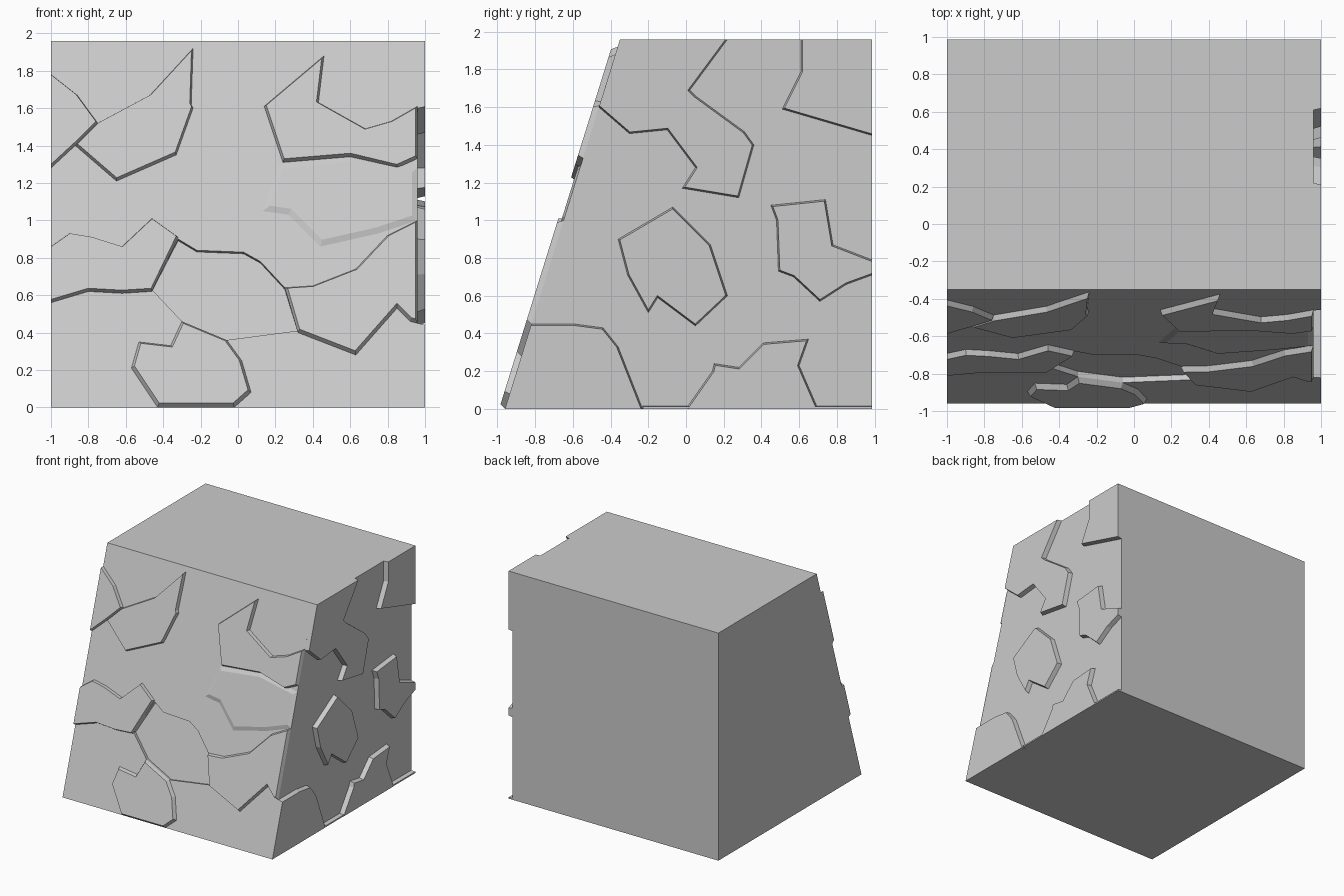
import bpy, bmesh
from mathutils import Vector

if "Cube" in bpy.data.objects:
    bpy.data.objects.remove(bpy.data.objects["Cube"])

H, Y0, Y1, BACK, XR = 1.96, -0.96, -0.35, 0.987, 0.96
SLOPE = (Y1 - Y0) / H
NF = Vector((0, -1, SLOPE)).normalized()


def front(p, h):
    return Vector((p[0], Y0 + SLOPE * p[1], p[1])) + NF * h


def side(p, h):
    return Vector((XR + h, p[0], p[1]))


def inset(pts, d, fixed):
    """Offset a polygon inward, leaving edges on the block outline in place."""
    area = sum(a[0] * b[1] - b[0] * a[1] for a, b in zip(pts, pts[1:] + pts[:1]))
    s = 1 if area > 0 else -1
    out = []
    for i, p in enumerate(pts):
        p = Vector(p)
        a, b = Vector(pts[i - 1]), Vector(pts[(i + 1) % len(pts)])
        e1, e2 = (p - a).normalized(), (b - p).normalized()
        n1, n2 = Vector((-e1.y, e1.x)) * s, Vector((-e2.y, e2.x)) * s
        d1 = 0 if fixed(a) and fixed(p) else d
        d2 = 0 if fixed(p) and fixed(b) else d
        det = n1.x * n2.y - n1.y * n2.x
        if abs(det) < 0.15:
            out.append(p + (n1 * d1 + n2 * d2) / 2)
        else:
            out.append(p + Vector((d1 * n2.y - d2 * n1.y, n1.x * d2 - n2.x * d1)) / det)
    return out


def loft(name, lower, upper):
    bm = bmesh.new()
    a = [bm.verts.new(v) for v in lower]
    b = [bm.verts.new(v) for v in upper]
    n = len(a)
    bm.faces.new(a)
    bm.faces.new(b)
    for i in range(n):
        j = (i + 1) % n
        bm.faces.new((a[i], a[j], b[j], b[i]))
    bmesh.ops.recalc_face_normals(bm, faces=bm.faces)
    me = bpy.data.meshes.new(name)
    bm.to_mesh(me)
    bm.free()
    ob = bpy.data.objects.new(name, me)
    bpy.context.collection.objects.link(ob)
    return ob


def front_fixed(p):
    return p[0] < -0.995


def side_fixed(p):
    return p[1] < 0.001 or p[1] > H - 0.001 or p[0] > 0.98 or abs(p[0] - Y0 - SLOPE * p[1]) < 0.01


def plate(name, pts, place, fixed, h, d):
    return loft(name, [place(p, 0) for p in pts], [place(p, h) for p in inset(pts, d, fixed)])


# main block with sloped front
profile = [(Y0, 0), (BACK, 0), (BACK, H), (Y1, H)]
block = loft("stone_block", [(-1, y, z) for y, z in profile], [(XR, y, z) for y, z in profile])

# shallow pocket in the middle of the front
pocket = [(-.32, .9), (-.22, .84), (.03, .83), (.12, .78), (.25, .64), (.32, .41),
          (-.06, .36), (-.3, .46), (-.46, .63)]
cutter = loft("pocket_cutter", [front(p, -.03) for p in pocket], [front(p, .05) for p in pocket])
cutter.hide_render = True
mod = block.modifiers.new("pocket", 'BOOLEAN')
mod.operation, mod.solver, mod.object = 'DIFFERENCE', 'EXACT', cutter
bpy.context.view_layer.objects.active = block
bpy.ops.object.modifier_apply(modifier=mod.name)
bpy.data.objects.remove(cutter)

# raised chips on the sloped front: (x, z) outlines, height, edge taper
front_chips = {
    "foot": ([(-.53, .35), (-.57, .21), (-.43, 0), (-.02, 0), (.07, .08), (.02, .25),
              (-.06, .36), (-.3, .46), (-.36, .33)], .03, .015),
    "left": ([(-1, .86), (-.9, .93), (-.78, .91), (-.62, .86), (-.46, 1.01), (-.32, .91),
              (-.46, .62), (-.62, .61), (-.8, .62), (-1, .56)], .03, .008),
    "right": ([(.25, .64), (.4, .65), (.63, .74), (.8, .92), (.96, 1), (.96, .45), (.92, .46),
               (.85, .53), (.63, .28), (.32, .4)], .03, .012),
    "upper_right": ([(.14, 1.61), (.46, 1.88), (.43, 1.63), (.68, 1.49), (.82, 1.53), (.96, 1.61),
                     (.96, 1.33), (.85, 1.28), (.6, 1.34), (.24, 1.31)], .03, .01),
    "upper_mid": ([(-.87, 1.4), (-.75, 1.52), (-.47, 1.67), (-.24, 1.92), (-.25, 1.62),
                   (-.24, 1.6), (-.33, 1.35), (-.65, 1.21)], .03, .008),
    "upper_left": ([(-1, 1.78), (-.86, 1.67), (-.75, 1.52), (-.87, 1.4), (-1, 1.28)], .03, .008),
    "low": ([(.13, 1.05), (.22, 1.3), (.6, 1.34), (.96, 1.28), (.96, 1), (.75, .93),
             (.44, .86), (.27, 1.03)], .012, .03),
}
for key, (pts, h, d) in front_chips.items():
    plate("front_chip_" + key, pts, front, front_fixed, h, d)

# raised chips on the right side: (y, z) outlines
side_chips = {
    "top": [(Y1, H), (.22, H), (.02, 1.69), (.05, 1.66), (.31, 1.47), (.36, 1.4), (.28, 1.12),
            (-.02, 1.17), (.05, 1.28), (-.1, 1.48), (-.3, 1.46), (-.462, 1.6)],
    "top_back": [(.61, H), (BACK, H), (BACK, 1.45), (.51, 1.59), (.61, 1.79)],
    "back": [(.45, 1.08), (.74, 1.11), (.78, .87), (BACK, .79), (BACK, .71), (.85, .66),
             (.71, .57), (.57, .7), (.49, .73), (.48, 1)],
    "centre": [(-.07, 1.07), (.13, .87), (.22, .6), (.05, .44), (-.15, .59), (-.2, .51),
               (-.31, .71), (-.36, .9)],
    "foot_front": [(-.82, .45), (-.59, .45), (-.44, .43), (-.36, .33), (-.23, 0), (Y0, 0)],
    "foot_back": [(0, 0), (.14, .2), (.15, .24), (.28, .22), (.41, .35), (.65, .37),
                  (.6, .23), (.7, 0)],
}
for key, pts in side_chips.items():
    plate("side_chip_" + key, pts, side, side_fixed, .04, .008)

# thin lip along the bottom of the right side
lip = [(-.23, 0), (BACK, 0), (BACK, .015), (-.23, .015)]
plate("bottom_lip", lip, side, side_fixed, .038, .003)
